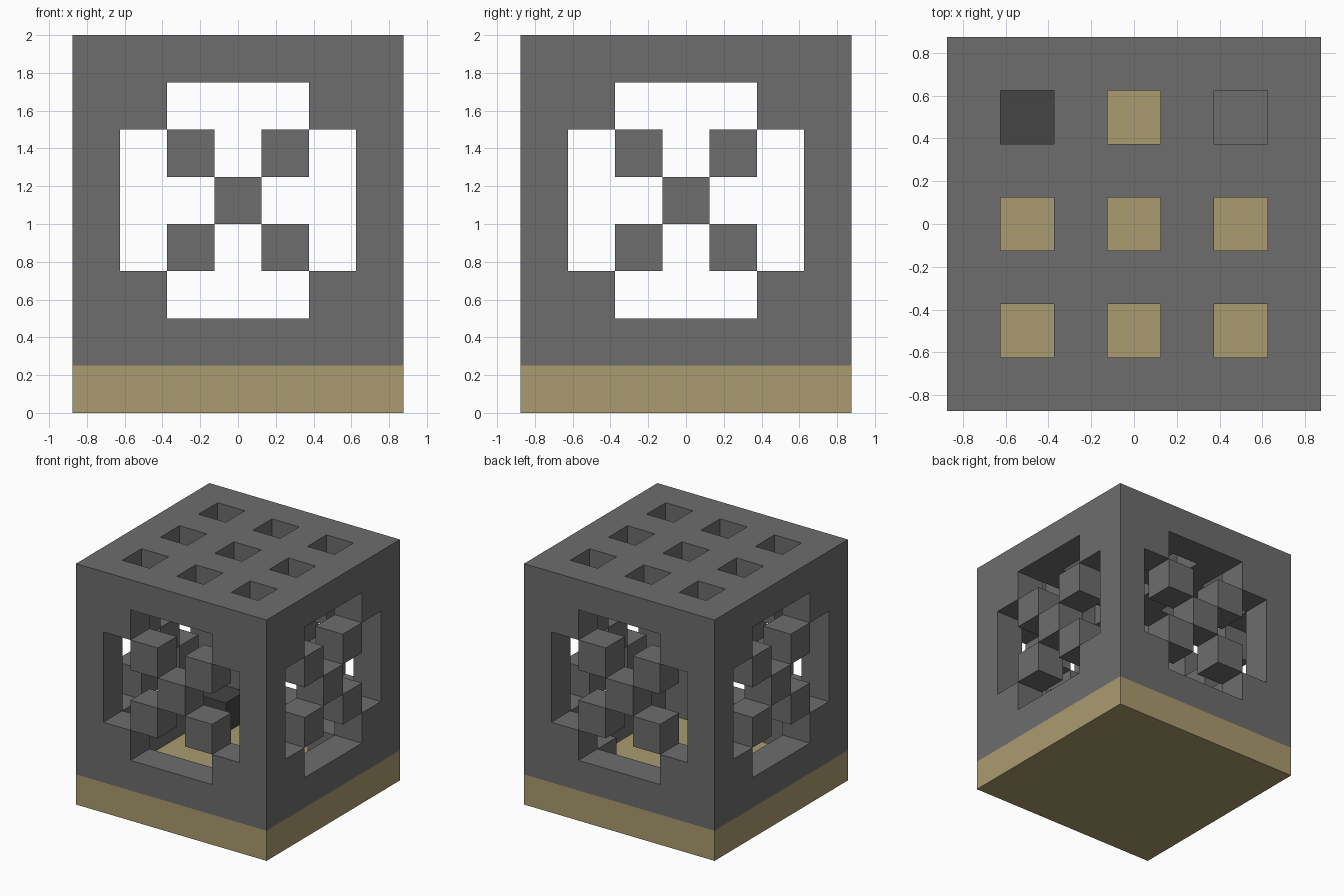
import bpy
import bmesh
from itertools import product
from mathutils import Vector

if "Cube" in bpy.data.objects:
    bpy.data.objects.remove(bpy.data.objects["Cube"], do_unlink=True)

UNIT = 0.25          # edge of one block
N, H = 7, 8          # blocks across, blocks high
LAST, TOP = N - 1, H - 1


def material(name, rgb):
    mat = bpy.data.materials.new(name)
    mat.use_nodes = True
    mat.diffuse_color = (*rgb, 1)
    mat.node_tree.nodes["Principled BSDF"].inputs["Base Color"].default_value = (*rgb, 1)
    return mat


stone = material("stone grey", (0.153, 0.153, 0.153))
sand = material("sand", (0.402, 0.332, 0.156))
charcoal = material("charcoal", (0.058, 0.058, 0.058))

# Openwork pattern of each wall, listed from the top row down (# is solid)
PATTERN = ["#######",
           "##...##",
           "#.#.#.#",
           "#..#..#",
           "#.#.#.#",
           "##...##",
           "#######"]


def in_cage(x, y, z):
    if z == 0:
        return False
    if z == TOP:     # lid with a grid of square holes
        return not (x % 2 and y % 2)
    row = PATTERN[TOP - z]
    if x in (0, LAST):
        return row[y] == "#"
    return y in (0, LAST) and row[x] == "#"


cells = set(product(range(N), range(N), range(H)))
parts = {
    "base_slab": ({c for c in cells if c[2] == 0}, sand),
    "openwork_cage": ({c for c in cells if in_cage(*c)}, stone),
    "dark_floor_block": ({(1, 5, 1)}, charcoal),
    "grey_floor_block": ({(5, 5, 1)}, stone),
}
filled = set().union(*(blocks for blocks, _ in parts.values()))


def add_outer_faces(bm, cell):
    """Add the sides of one block that no other block covers."""
    centre = Vector((cell[0] - LAST / 2, cell[1] - LAST / 2, cell[2] + 0.5))
    for axis, sign in product(range(3), (-1, 1)):
        step = [0, 0, 0]
        step[axis] = sign
        if tuple(a + b for a, b in zip(cell, step)) in filled:
            continue
        normal, u, v = Vector(step), Vector(), Vector()
        u[(axis + 1) % 3] = 1
        v[(axis + 2) % 3] = sign
        corners = [centre + (normal + u * a + v * b) / 2
                   for a, b in ((-1, -1), (1, -1), (1, 1), (-1, 1))]
        bm.faces.new([bm.verts.new(c * UNIT) for c in corners])


for name, (blocks, mat) in parts.items():
    bm = bmesh.new()
    for cell in sorted(blocks):
        add_outer_faces(bm, cell)
    bmesh.ops.remove_doubles(bm, verts=bm.verts, dist=0.001)
    mesh = bpy.data.meshes.new(name)
    bm.to_mesh(mesh)
    bm.free()
    mesh.materials.append(mat)
    bpy.context.collection.objects.link(bpy.data.objects.new(name, mesh))
